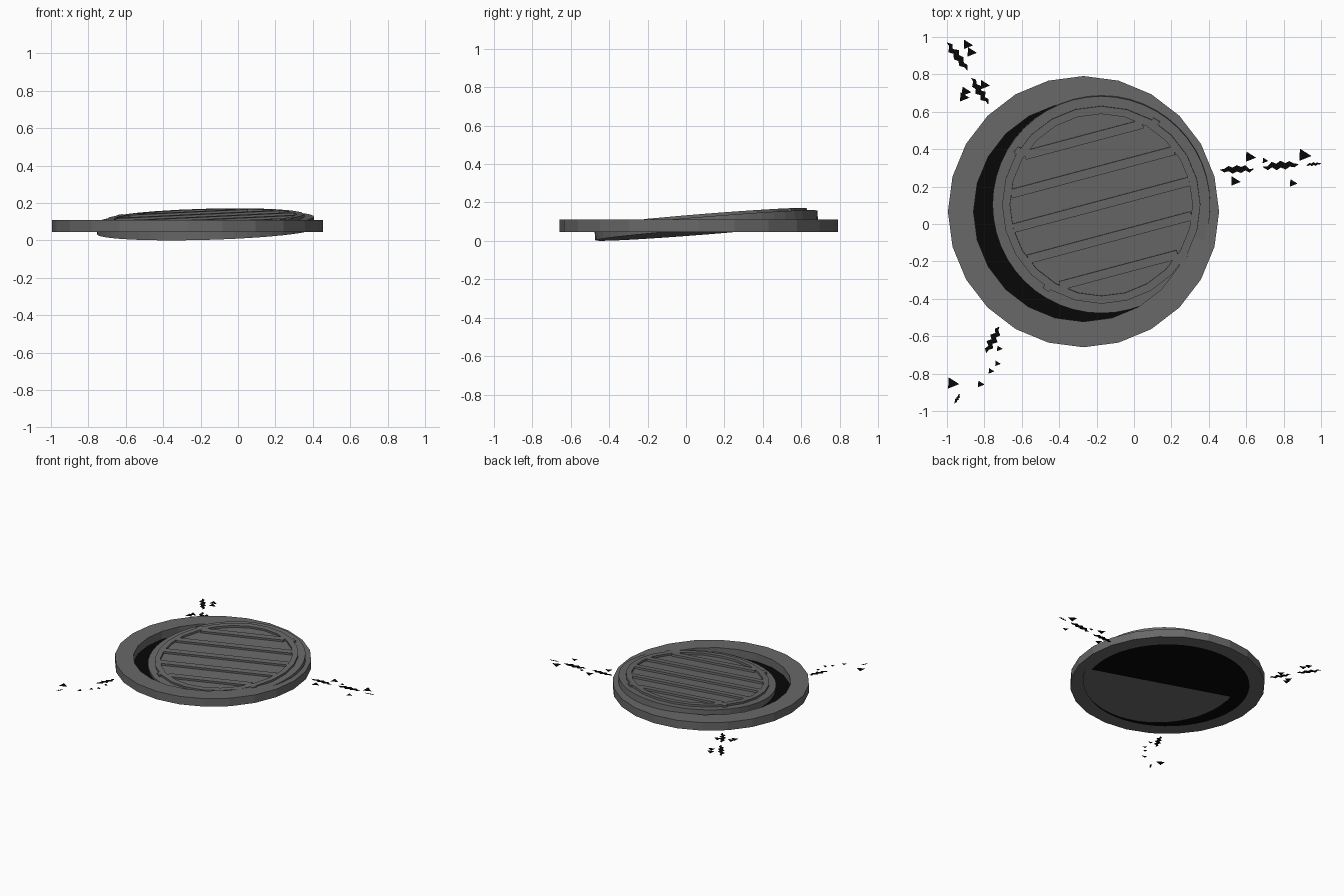
import bpy, bmesh, math, random
from mathutils import Vector, Matrix

if "Cube" in bpy.data.objects:
    bpy.data.objects.remove(bpy.data.objects["Cube"])

random.seed(4)

def material(name, v):
    m = bpy.data.materials.new(name)
    m.diffuse_color = (v, v, v, 1)
    m.use_nodes = True
    m.node_tree.nodes["Principled BSDF"].inputs["Base Color"].default_value = m.diffuse_color
    return m

IRON = material("cast iron grey", 0.14)
BLACK = material("hole black", 0.002)

def finish(name, bm, mat, matrix=Matrix()):
    me = bpy.data.meshes.new(name)
    bm.to_mesh(me)
    bm.free()
    me.materials.append(mat)
    ob = bpy.data.objects.new(name, me)
    ob.matrix_world = matrix
    bpy.context.collection.objects.link(ob)
    return ob

def add_ring(bm, ri, ro, z0, z1, n):
    """Square-section ring; four loops joined by quads."""
    prof = [(ri, z0), (ro, z0), (ro, z1), (ri, z1)]
    loops = [[bm.verts.new((r * math.cos(2 * math.pi * i / n), r * math.sin(2 * math.pi * i / n), z))
              for i in range(n)] for r, z in prof]
    for k in range(4):
        a, b = loops[k], loops[(k + 1) % 4]
        for i in range(n):
            j = (i + 1) % n
            bm.faces.new((a[i], a[j], b[j], b[i]))
    bmesh.ops.recalc_face_normals(bm, faces=bm.faces)

def add_box(bm, size, loc, angle=0):
    m = Matrix.Rotation(angle, 4, 'Z') @ Matrix.Translation(loc) @ Matrix.Diagonal((*size, 1))
    bmesh.ops.create_cube(bm, size=1, matrix=m)

# outer rim set in the road
GROUND = 0.045
rim_at = Vector((-0.27, 0.066, 0))
bm = bmesh.new()
add_ring(bm, 0.588, 0.725, GROUND, 0.11, 24)
finish("rim", bm, IRON, Matrix.Translation(rim_at))

# dark hole disc
bm = bmesh.new()
bmesh.ops.create_circle(bm, cap_ends=True, segments=48, radius=0.61)
finish("hole", bm, BLACK, Matrix.Translation(rim_at + Vector((0, 0, GROUND - 0.001))))

# lid, shifted and tilted
tilt = Vector((0, 0, 1)).rotation_difference(Vector((-0.027, -0.08, 1)).normalized())
lid_m = (Matrix.Translation((-0.173, 0.108, 0.049)) @ tilt.to_matrix().to_4x4()
         @ Matrix.Rotation(math.radians(15), 4, 'Z'))
T = 0.062
bm = bmesh.new()
bmesh.ops.create_cone(bm, cap_ends=True, segments=48, radius1=0.582, radius2=0.582, depth=T,
                      matrix=Matrix.Translation((0, 0, T / 2)))
finish("lid", bm, IRON, lid_m)

# raised ring, bars and small lugs on the lid
H = 0.016
bm = bmesh.new()
add_ring(bm, 0.488, 0.53, T - 0.01, T + H, 24)
for k in range(-2, 3):
    u = k * 0.181
    add_box(bm, (2 * math.sqrt(0.487 ** 2 - u * u), 0.048, H + 0.01), (0, u, T + H / 2 - 0.005))
for k in range(4):
    add_box(bm, (0.03, 0.04, H + 0.01), (0.53, 0, T + H / 2 - 0.005), math.radians(42 + 90 * k))
finish("lid_ribs", bm, IRON, lid_m)

# ground cracks: jagged strips (x0, y0, x1, y1, width) and chips (x, y, size)
strips = [(0.46, 0.29, 0.64, 0.295, 0.034), (0.69, 0.305, 0.88, 0.32, 0.036), (0.92, 0.315, 1.0, 0.325, 0.014),
          (-0.78, 0.64, -0.87, 0.78, 0.034), (-0.89, 0.82, -1.0, 0.97, 0.036),
          (-0.72, -0.55, -0.79, -0.69, 0.036), (-0.93, -0.91, -0.96, -0.96, 0.014)]
chips = [(0.62, 0.36, 0.055), (0.54, 0.23, 0.05), (0.70, 0.34, 0.03), (0.91, 0.37, 0.065), (0.85, 0.22, 0.04),
         (-0.80, 0.745, 0.05), (-0.90, 0.71, 0.05), (-0.91, 0.68, 0.05), (-0.89, 0.96, 0.05), (-0.87, 0.92, 0.05),
         (-0.72, -0.665, 0.03), (-0.97, -0.85, 0.06), (-0.73, -0.745, 0.03), (-0.765, -0.785, 0.03),
         (-0.82, -0.855, 0.035)]
bm = bmesh.new()
for x0, y0, x1, y1, w in strips:
    a, b = Vector((x0, y0, 0)), Vector((x1, y1, 0))
    d = b - a
    side = Vector((-d.y, d.x, 0)).normalized()
    n, prev = 8, None
    for i in range(n + 1):
        t = i / n
        half = w * (0.5 * math.sin(math.pi * t) ** 0.6 if 0 < i < n else 0.03)
        c = a + d * t + side * (w * 0.3 * (-1) ** i * random.uniform(0.4, 1) if 0 < i < n else 0)
        cur = (bm.verts.new(c - side * half), bm.verts.new(c + side * half))
        if prev:
            bm.faces.new((prev[0], cur[0], cur[1], prev[1]))
        prev = cur
for x, y, s in chips:
    bm.faces.new([bm.verts.new((x + dx * s, y + dy * s, 0))
                  for dx, dy in ((-0.4, -0.5), (0.6, -0.1), (-0.35, 0.5))])
finish("ground_cracks", bm, BLACK, Matrix.Translation((0, 0, GROUND)))
